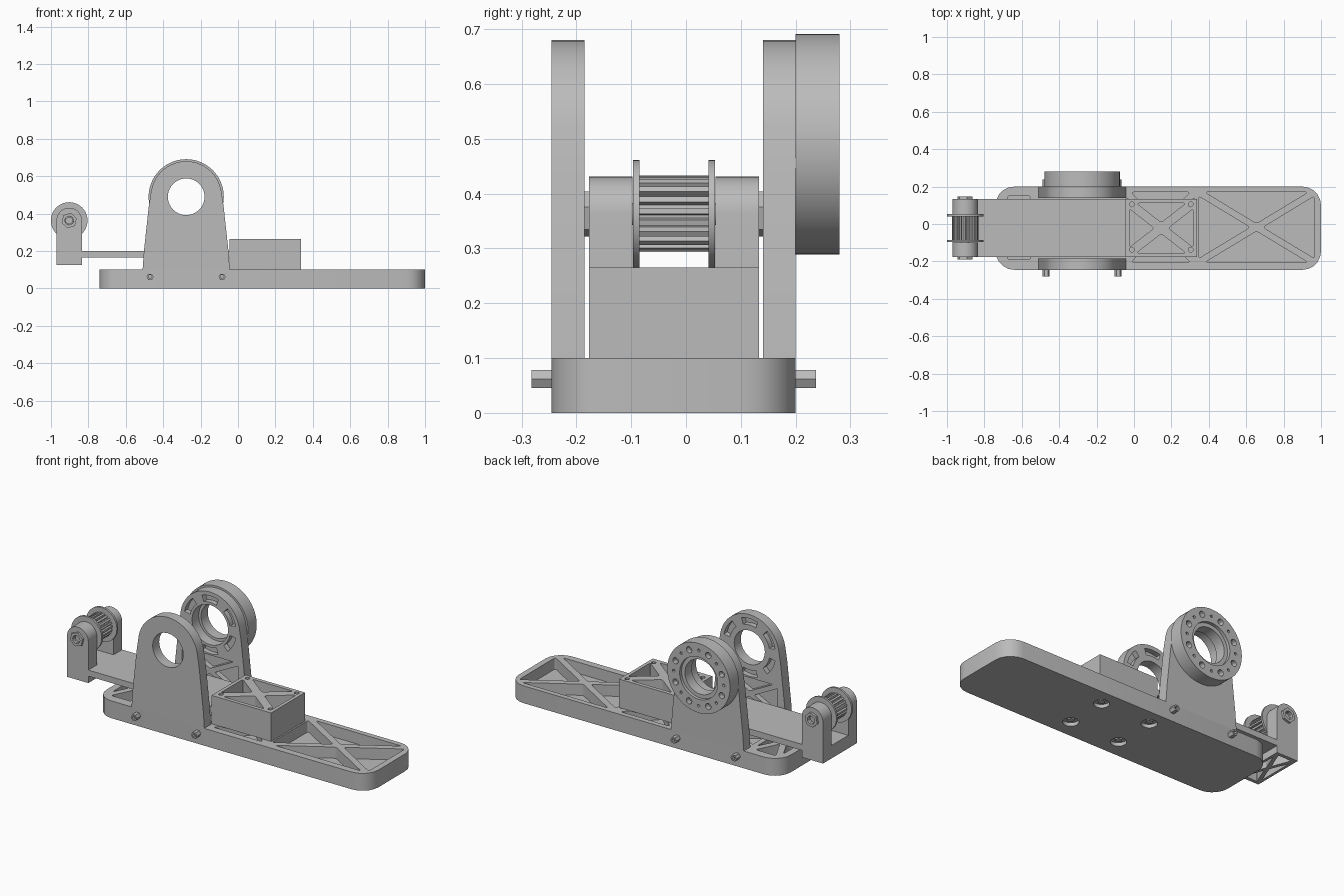
import bpy, bmesh
from math import sin, cos, pi, atan2, radians
from mathutils import Vector

if "Cube" in bpy.data.objects:
    bpy.data.objects.remove(bpy.data.objects["Cube"])

grey = bpy.data.materials.new("machined grey")
grey.use_nodes = True
grey.diffuse_color = (0.5, 0.5, 0.5, 1)
grey.node_tree.nodes["Principled BSDF"].inputs["Base Color"].default_value = (0.5, 0.5, 0.5, 1)


def prism(pts, axis, a, b, rounding=0.0):
    """Outline, depth axis, depth range and corner rounding of one extruded solid."""
    return pts, axis, a, b, rounding


def circle(u, v, r, n=40, start=0.0):
    return [(u + r * cos(start + 2 * pi * i / n), v + r * sin(start + 2 * pi * i / n)) for i in range(n)]


def rect(u0, u1, v0, v1):
    return [(u0, v0), (u1, v0), (u1, v1), (u0, v1)]


def mesh_object(name, solids):
    full = bmesh.new()
    for pts, axis, a, b, rounding in solids:
        bm = bmesh.new()
        place = (lambda p: (p[0], p[1], a)) if axis == "z" else (lambda p: (p[0], a, p[1]))
        bm.faces.new([bm.verts.new(place(p)) for p in pts])
        if rounding:
            bmesh.ops.bevel(bm, geom=bm.verts[:], offset=rounding, segments=5,
                            profile=0.5, affect='VERTICES')
        ext = bmesh.ops.extrude_face_region(bm, geom=bm.faces[:])
        shift = Vector((0, 0, b - a)) if axis == "z" else Vector((0, b - a, 0))
        bmesh.ops.translate(bm, vec=shift, verts=[e for e in ext["geom"] if isinstance(e, bmesh.types.BMVert)])
        bmesh.ops.recalc_face_normals(bm, faces=bm.faces[:])
        part = bpy.data.meshes.new("part")
        bm.to_mesh(part)
        full.from_mesh(part)
        bpy.data.meshes.remove(part)
        bm.free()
    mesh = bpy.data.meshes.new(name)
    full.to_mesh(mesh)
    full.free()
    mesh.materials.append(grey)
    obj = bpy.data.objects.new(name, mesh)
    bpy.context.collection.objects.link(obj)
    return obj


def build(name, solids, cuts=()):
    obj = mesh_object(name, solids)
    bpy.ops.object.select_all(action='DESELECT')
    bpy.context.view_layer.objects.active = obj
    obj.select_set(True)
    if cuts:
        cutter = mesh_object(name + "_cutter", cuts)
        cutter.hide_render = True
        mod = obj.modifiers.new("cut", 'BOOLEAN')
        mod.operation, mod.solver, mod.object = 'DIFFERENCE', 'EXACT', cutter
        mod.use_self = True
        bpy.ops.object.modifier_apply(modifier=mod.name)
        bpy.data.objects.remove(cutter)
    bpy.ops.object.shade_smooth_by_angle(angle=radians(30))
    return obj


def truss(u0, u1, v0, v1, rib, axis, a, b, rounding):
    """Four rounded triangular pockets that leave an X of ribs."""
    corners = [Vector(p) for p in rect(u0, u1, v0, v1)]
    c = sum(corners, Vector((0, 0))) / 4
    out = []
    for i in range(4):
        p, q = corners[i], corners[(i + 1) % 4]
        m = (p + q) / 2
        alpha = atan2((m - c).length, (p - m).length)
        along = (q - p).normalized() * (rib / sin(alpha))
        tip = c + (m - c).normalized() * (rib / cos(alpha))
        out.append(prism([p + along, q - along, tip], axis, a, b, rounding))
    return out


# Base plate with ribbed pockets and countersunk screw holes underneath
screw_spots = [(x, y) for x in (-0.012, 0.303) for y in (-0.137, 0.105)]
pockets = []
for x0, x1, y0, y1 in ((0.345, 0.965, -0.205, 0.17), (-0.04, 0.325, -0.205, 0.17),
                       (-0.5, -0.06, -0.175, 0.13), (-0.7, -0.53, -0.19, 0.15)):
    pockets += truss(x0, x1, y0, y1, 0.018, "z", 0.035, 0.12, 0.014)
sinks = [prism(circle(x, y, 0.042, 24), "z", -0.01, 0.02) for x, y in screw_spots]
build("base_plate", [prism(rect(-0.74, 1.0, -0.245, 0.2), "z", 0, 0.1, 0.1)], pockets + sinks)
build("base_screws", [prism(circle(x, y, 0.02, 6), "z", 0.01, 0.03) for x, y in screw_spots])

# Upright arches, pocketed on their inner faces
CX, CZ = -0.277, 0.49
side = [(0.233, 0.1), (0.226, 0.2), (0.213, 0.32), (0.2, 0.44)]
arc = [(0.19 * cos(radians(t)), CZ + 0.19 * sin(radians(t))) for t in range(10, 171, 8)]
outline = [(CX + u, v) for u, v in side + arc] + [(CX - u, v) for u, v in reversed(side)]


def arch_slots(a, b):
    cuts = truss(CX - 0.18, CX + 0.18, 0.13, 0.315, 0.014, "y", a, b, 0.008)
    for k in range(6):
        mid = radians(30 + 60 * k)
        sweep = [mid + radians(t) for t in range(-18, 19, 6)]
        pts = [(CX + 0.167 * cos(t), CZ + 0.167 * sin(t)) for t in sweep]
        pts += [(CX + 0.13 * cos(t), CZ + 0.13 * sin(t)) for t in reversed(sweep)]
        cuts.append(prism(pts, "y", a, b))
    return cuts


build("front_arch", [prism(outline, "y", -0.245, -0.185)],
      arch_slots(-0.215, -0.17) + [prism(circle(CX, CZ, 0.098), "y", -0.3, -0.1)])
build("back_arch", [prism(outline, "y", 0.14, 0.2)],
      arch_slots(0.12, 0.17) + [prism(circle(CX, CZ, 0.115), "y", 0.1, 0.3)])

# Round bearing housing behind the back arch
ring_cuts = [prism(circle(CX, CZ, 0.1), "y", 0.1, 0.4), prism(circle(CX, CZ, 0.122), "y", 0.262, 0.4)]
for k in range(16):
    t = 2 * pi * k / 16
    r = 0.018 if k % 2 else 0.008
    ring_cuts.append(prism(circle(CX + 0.16 * cos(t), CZ + 0.16 * sin(t), r, 12), "y", 0.25, 0.3))
build("bearing_housing", [prism(circle(CX, CZ, 0.201, 64), "y", 0.2, 0.28)], ring_cuts)

# Hex screws through the feet of both arches
build("arch_screws", [prism(circle(x, 0.062, 0.019, 6), "y", a, b)
                      for x in (-0.47, -0.085) for a, b in ((-0.282, -0.24), (0.195, 0.237))],
      [prism(circle(x, 0.062, 0.01, 6), "y", a, b)
       for x in (-0.47, -0.085) for a, b in ((-0.3, -0.265), (0.22, 0.25))])

# Ribbed box on the base and the flat arm reaching out from it
Y0, Y1 = -0.177, 0.133
build("clamp_box", [prism(rect(-0.045, 0.336, Y0, Y1), "z", 0.1, 0.265)],
      truss(-0.025, 0.316, -0.155, 0.111, 0.024, "z", 0.13, 0.3, 0.012)
      + [prism(circle(x, y, 0.013, 12), "z", 0.2, 0.3) for x, y in screw_spots])
build("arm_plate", [prism(rect(-0.84, -0.045, Y0, Y1), "z", 0.165, 0.2)])

# Yoke at the arm's end: hollow foot and two rounded cheeks
PX, PZ, R = -0.9025, 0.363, 0.068
build("yoke_foot", [prism(rect(PX - R, PX + R, Y0, Y1), "z", 0.125, 0.2)],
      truss(PX - R + 0.015, PX + R - 0.015, Y0 + 0.02, Y1 - 0.02, 0.01, "z", 0.1, 0.175, 0.004))
cheek = [(PX + R, 0.2)] + [(PX + R * cos(radians(t)), PZ + R * sin(radians(t))) for t in range(0, 181, 9)]
cheek.append((PX - R, 0.2))
build("yoke_cheeks", [prism(cheek, "y", Y0, -0.098), prism(cheek, "y", 0.054, Y1)],
      [prism(circle(PX, PZ, 0.022, 20), "y", -0.3, 0.3)])

# Toothed pulley with two flanges
teeth = []
for k in range(20):
    for step, r in ((0, 0.07), (0.5, 0.07), (0.6, 0.057), (0.9, 0.057)):
        t = 2 * pi * (k + step) / 20
        teeth.append((PX + r * cos(t), PZ + r * sin(t)))
build("pulley_teeth", [prism(teeth, "y", -0.085, 0.041)])
build("pulley_flanges", [prism(circle(PX, PZ, 0.098, 48), "y", a, a + 0.012) for a in (-0.097, 0.041)])

# Axle with hex ends
build("axle", [prism(circle(PX, PZ, 0.02, 20), "y", -0.17, 0.125)])
build("axle_nuts", [prism(circle(PX, PZ, 0.042, 6, 0.3), "y", a, b) for a, b in ((-0.19, Y0), (Y1, 0.146))],
      [prism(circle(PX, PZ, 0.023, 16), "y", -0.3, 0.3)])
